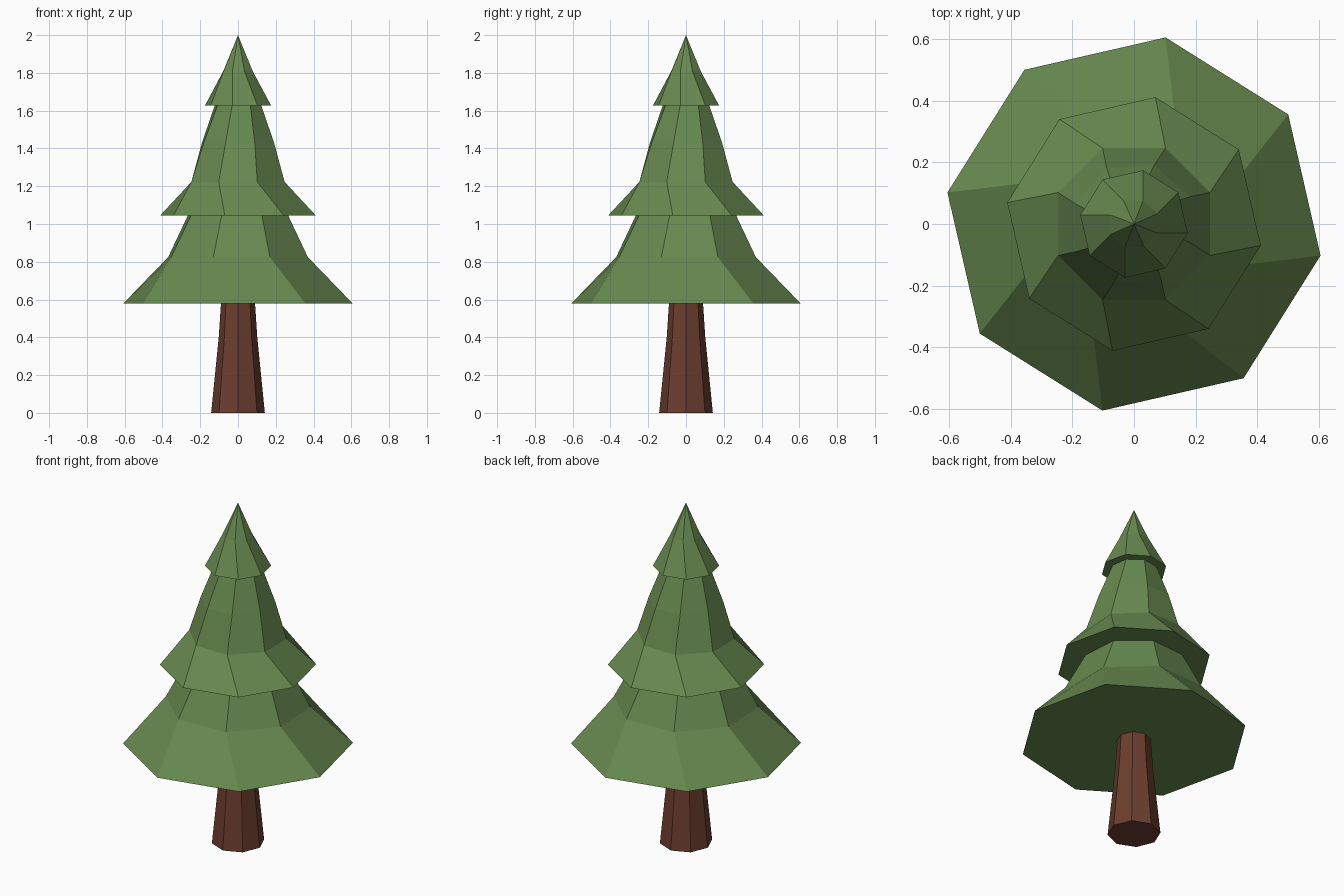
import bpy, bmesh, math

if "Cube" in bpy.data.objects:
    bpy.data.objects.remove(bpy.data.objects["Cube"])


def material(name, rgb):
    m = bpy.data.materials.new(name)
    m.diffuse_color = (*rgb, 1)
    m.use_nodes = True
    m.node_tree.nodes["Principled BSDF"].inputs["Base Color"].default_value = m.diffuse_color
    return m


green = material("needle green", (0.138, 0.254, 0.080))
brown = material("bark brown", (0.147, 0.048, 0.028))


def lathe(name, rings, mat, sides=8):
    """Stack flat-faced rings of (z, radius, rotation in degrees); radius 0 is a tip."""
    bm = bmesh.new()
    loops = []
    for z, r, turn in rings:
        n = sides if r > 0 else 1
        loops.append([bm.verts.new((r * math.cos(math.radians(turn) + i * math.tau / sides),
                                    r * math.sin(math.radians(turn) + i * math.tau / sides), z))
                      for i in range(n)])
    for a, b in zip(loops, loops[1:]):
        for i in range(sides):
            j = (i + 1) % sides
            if len(b) == 1:
                bm.faces.new((a[i], a[j], b[0]))
            else:
                bm.faces.new((a[i], a[j], b[j], b[i]))
    bm.faces.new(loops[0][::-1])
    if len(loops[-1]) > 1:
        bm.faces.new(loops[-1])
    bmesh.ops.recalc_face_normals(bm, faces=bm.faces)
    mesh = bpy.data.meshes.new(name)
    bm.to_mesh(mesh)
    bm.free()
    mesh.materials.append(mat)
    obj = bpy.data.objects.new(name, mesh)
    bpy.context.collection.objects.link(obj)
    return obj


# Trunk, flared at the foot
lathe("trunk", [(0, 0.142, 0), (0.4, 0.102, 0), (0.66, 0.085, 0)], brown)

# Three skirts of branches, each slightly twisted
lathe("lower_branches", [(0.58, 0.615, -9.6), (0.825, 0.392, -19.5),
                         (1.05, 0.277, -18), (1.20, 0.2, -17)], green)
lathe("middle_branches", [(1.045, 0.418, -9.6), (1.223, 0.267, -22.5),
                          (1.43, 0.202, -19), (1.63, 0.126, -14), (1.72, 0.09, -12)], green)
lathe("top_branches", [(1.628, 0.177, -9.6), (1.81, 0.083, -21), (2.0, 0, 0)], green)
